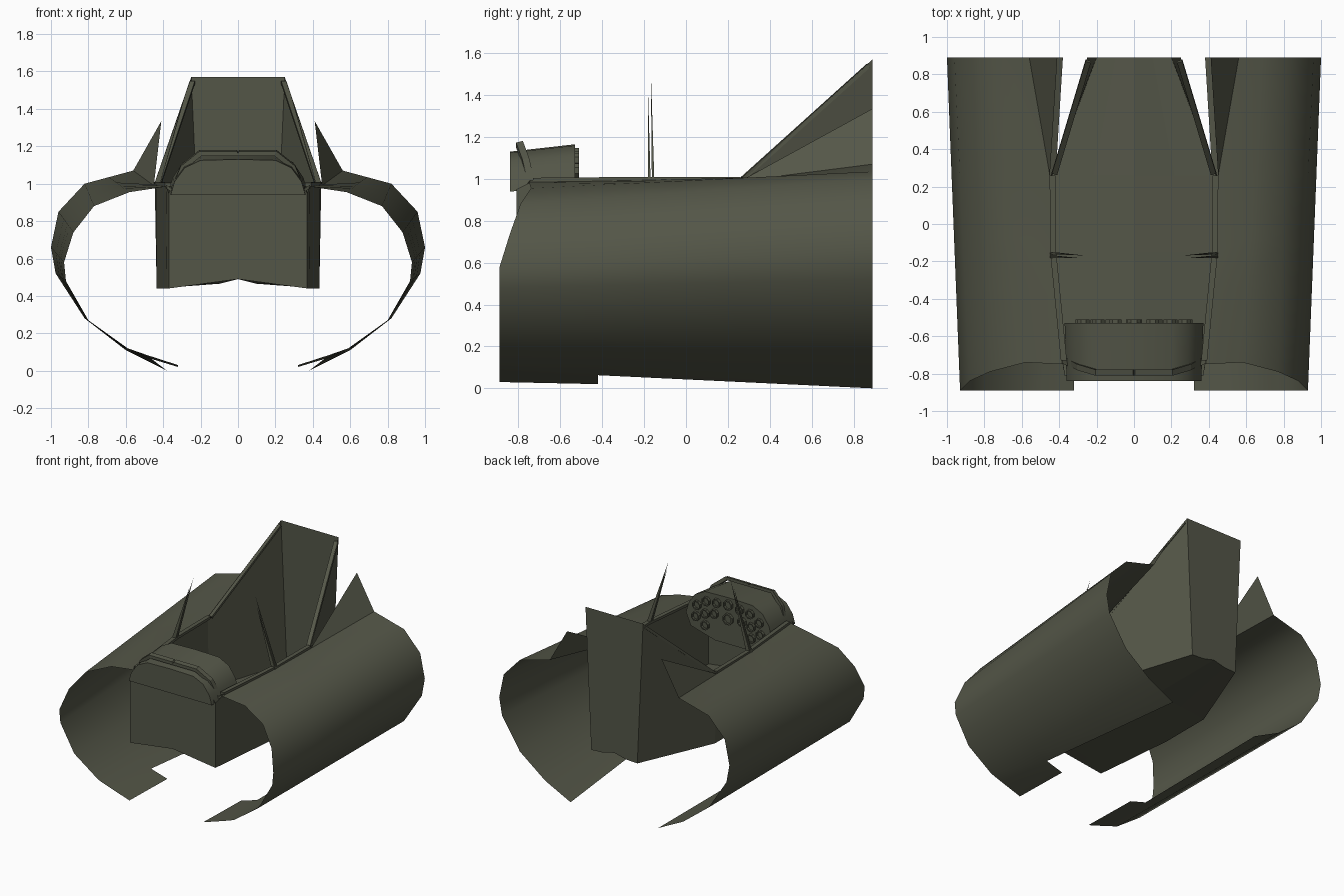
import bpy, math
from mathutils import Vector

if "Cube" in bpy.data.objects:
    bpy.data.objects.remove(bpy.data.objects["Cube"])

olive = bpy.data.materials.new("olive_grey_paint")
olive.diffuse_color = (0.088, 0.093, 0.064, 1)
olive.use_nodes = True
olive.node_tree.nodes["Principled BSDF"].inputs["Base Color"].default_value = olive.diffuse_color


def make(name, verts, faces, mirror=False, smooth=False):
    me = bpy.data.meshes.new(name)
    me.from_pydata([tuple(v) for v in verts], [], faces)
    me.materials.append(olive)
    ob = bpy.data.objects.new(name, me)
    bpy.context.collection.objects.link(ob)
    if mirror:
        m = ob.modifiers.new("Mirror", 'MIRROR')
        m.merge_threshold = 0.0005
    if smooth:
        bpy.ops.object.select_all(action='DESELECT')
        ob.select_set(True)
        bpy.context.view_layer.objects.active = ob
        bpy.ops.object.shade_smooth_by_angle(angle=math.radians(32))
    return ob


def grid(rows):
    """Quads between equally long rows of points."""
    n = len(rows[0])
    verts = [p for r in rows for p in r]
    faces = [(i * n + j, i * n + j + 1, (i + 1) * n + j + 1, (i + 1) * n + j)
             for i in range(len(rows) - 1) for j in range(n - 1)]
    return verts, faces


def bar(name, path, a, b, mirror=True):
    """Four-sided bar along a path, with half-width vectors a and b."""
    a, b = Vector(a), Vector(b)
    rows = []
    for p in path:
        p = Vector(p)
        rows.append([p - a - b, p + a - b, p + a + b, p - a + b, p - a - b])
    verts, faces = grid(rows)
    e = len(verts) - 5
    faces += [(3, 2, 1, 0), (e, e + 1, e + 2, e + 3)]
    return make(name, verts, faces, mirror)


def both(half):
    """Continue a half profile, ending on the centre line, to the other side."""
    return half + [(-x, z) for x, z in half[-2::-1]]


# Fuselage skin: straight loft from the raked front edge to the rear edge
front = [(0.58, -0.74, 0.955), (0.77, -0.79, 0.88), (0.88, -0.84, 0.74), (0.93, -0.89, 0.58),
         (0.92, -0.89, 0.48), (0.80, -0.89, 0.27), (0.59, -0.89, 0.12), (0.49, -0.89, 0.085)]
rear = [(0.69, 0.89, 1.035), (0.82, 0.89, 1.0), (0.96, 0.89, 0.85), (1.0, 0.89, 0.66),
        (0.975, 0.89, 0.52), (0.82, 0.89, 0.28), (0.60, 0.89, 0.11), (0.38, 0.89, 0.0)]
sill_edge = [(0.38, -0.75, 0.985), (0.415, -0.40, 0.99), (0.44, -0.15, 0.995),
             (0.45, 0.26, 0.99), (0.56, 0.89, 1.07)]
rows = []
for t, s in zip((0, 0.264, 0.41, 0.64, 1), sill_edge):
    rows.append([Vector(s)] + [Vector(f).lerp(Vector(r), t) for f, r in zip(front, rear)])
n = len(rows[0])
verts, faces = grid(rows)
# lower front tab, beside the notch
verts += [(0.32, -0.89, 0.03), (0.32, -0.42, 0.02)]
faces.append((n - 1, len(verts) - 2, len(verts) - 1, 2 * n - 1))
make("fuselage_skin", verts, faces, True, True)

# Raised triangular flaps behind the cockpit
make("rear_flap", [(0.45, 0.26, 0.99), (0.56, 0.89, 1.07), (0.41, 0.89, 1.335)], [(0, 1, 2)], True)

# Cockpit tub: side walls, arched floor and rear wall
rim = [(0.37, -0.81, 0.95), (0.385, -0.73, 0.99), (0.44, -0.15, 1.0), (0.445, 0.26, 1.0), (0.25, 0.89, 1.57)]
foot = [(0.37, -0.81, 0.44), (0.38, -0.73, 0.44), (0.435, -0.15, 0.44), (0.435, 0.26, 0.44), (0.20, 0.89, 0.46)]
rows = []
for r, f in zip(rim, foot):
    rows.append([r, f, (f[0] / 2, f[1], 0.465), (0, f[1], 0.49)])
verts, faces = grid(rows)
verts.append((0, 0.89, 1.57))
k = len(verts) - 1
faces.append((k - 4, k - 3, k - 2, k - 1, k))
make("cockpit_tub", verts, faces, True)

# Front bulkhead
base = both([(0.37, 0.44), (0.185, 0.465), (0, 0.49)])
outline = base + [(-0.37, 0.95), (-0.30, 1.04), (0.30, 1.04), (0.37, 0.95)]
make("front_bulkhead", [(x, -0.81, z) for x, z in outline], [tuple(range(len(outline)))])

# Instrument hood with its front cover and panel
arch = both([(0.36, 0.94), (0.34, 1.01), (0.285, 1.085), (0.20, 1.125), (0, 1.13)])
hood_front = [(x, -0.84, z) for x, z in arch]
hood_rear = [(x * 1.03, -0.53, z + 0.035 * (z - 0.8) / 0.33) for x, z in arch]
verts, faces = grid([hood_front, hood_rear])
make("instrument_hood", verts, faces, False, True)
make("hood_front_cover", hood_front, [tuple(range(len(arch)))])
panel = hood_rear + [(-0.33, -0.53, 0.86), (-0.12, -0.53, 0.80), (0.12, -0.53, 0.80), (0.33, -0.53, 0.86)]
make("instrument_panel", panel, [tuple(range(len(panel)))])


# Dial bezels on the panel
def dial(x, z, r):
    verts, faces, c = [], [], 8
    for rad, y in ((r, -0.53), (r, -0.51), (r * 0.75, -0.51), (r * 0.75, -0.528)):
        for i in range(c):
            a = math.tau * (i + 0.5) / c
            verts.append((x + rad * math.cos(a), y, z + rad * math.sin(a)))
    for k in range(3):
        for i in range(c):
            j = (i + 1) % c
            faces.append((k * c + i, k * c + j, k * c + c + j, k * c + c + i))
    make("dial_bezel", verts, faces)


for s in (-1, 1):
    for x, z in ((0.10, 1.10), (0.19, 1.09), (0.27, 1.04), (0.12, 1.01), (0.20, 0.99), (0.28, 0.95), (0.20, 0.90)):
        dial(s * x, z, 0.036)
dial(0, 1.11, 0.04)
dial(0, 1.0, 0.045)

# Sill rail, sloping canopy rail and windscreen frame
bar("sill_rail", [(0.375, -0.73, 0.995), (0.432, -0.15, 1.0), (0.435, 0.26, 1.0)], (0.016, 0, 0), (0, 0, 0.01))
bar("canopy_rail", [(0.425, 0.27, 1.0), (0.245, 0.87, 1.54)], (0.014, 0.004, 0), (0, -0.005, 0.008))
bar("windscreen_frame", [(0.355, -0.735, 0.955), (0.30, -0.765, 1.085), (0.20, -0.795, 1.165), (0, -0.795, 1.165)],
    (0, 0.016, 0.004), (0.006, 0, 0.012))
bar("windscreen_foot", [(0.385, -0.73, 0.985), (0.355, -0.745, 0.965)], (0, 0.014, 0), (0, 0, 0.01))


# Thin tapering canopy posts leaning inward
def post(x, y, tip):
    ring = [(x + 0.016, y - 0.006, 0.99), (x - 0.016, y - 0.006, 0.99),
            (x - 0.016, y + 0.006, 0.99), (x + 0.016, y + 0.006, 0.99)]
    make("canopy_post", ring + [tip], [(0, 1, 4), (1, 2, 4), (2, 3, 4), (3, 0, 4)], True)


post(0.435, -0.175, (0.29, -0.182, 1.45))
post(0.435, -0.157, (0.268, -0.168, 1.52))
